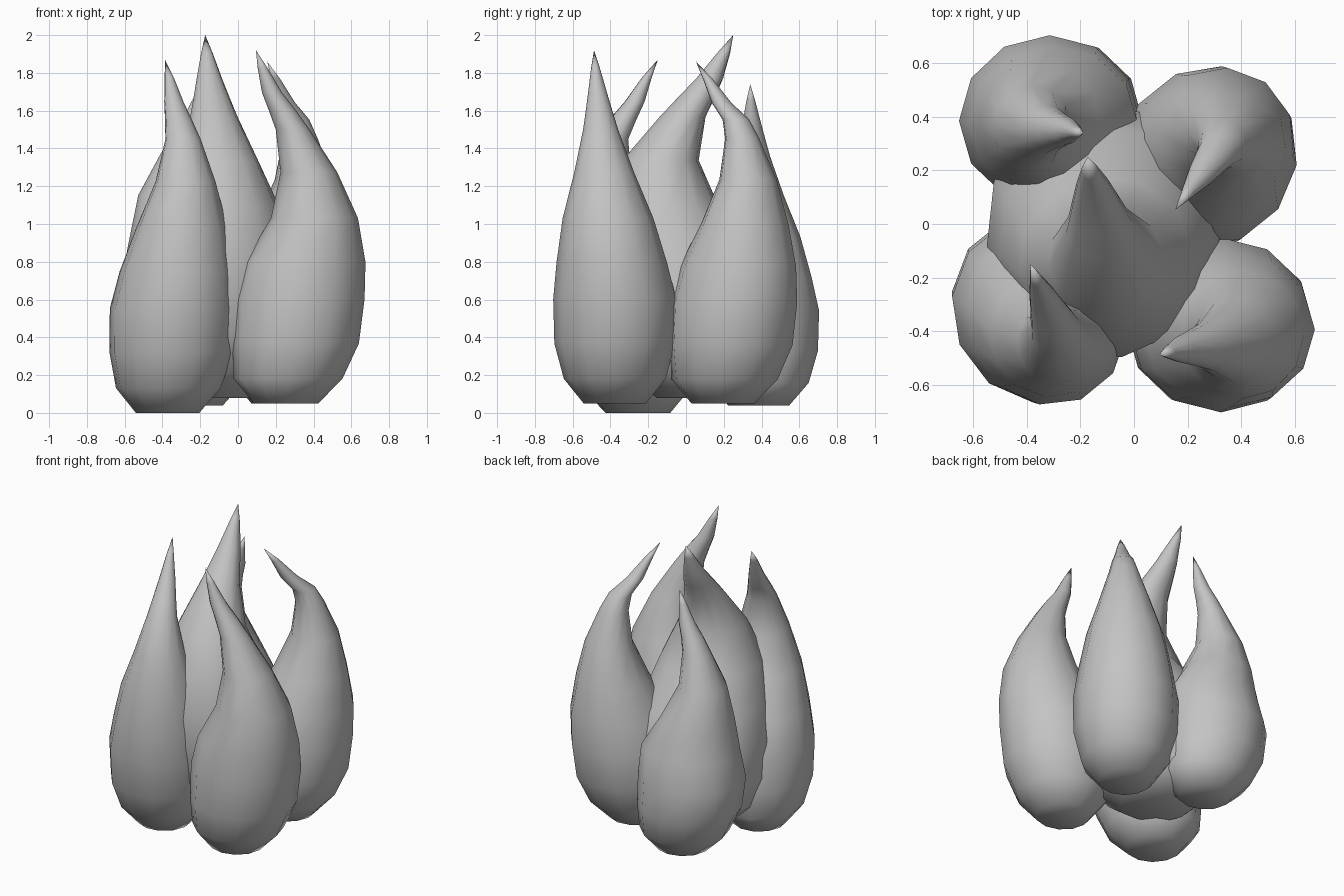
import bpy, bmesh
from math import cos, sin, radians, tau

if "Cube" in bpy.data.objects:
    bpy.data.objects.remove(bpy.data.objects["Cube"], do_unlink=True)

grey = bpy.data.materials.new("plain grey")
grey.use_nodes = True
colour = (0.55, 0.55, 0.55, 1)
grey.diffuse_color = colour
grey.node_tree.nodes["Principled BSDF"].inputs["Base Color"].default_value = colour

SIDES = 12
# Flame rings: height fraction, radius along the hook, radius across it
RINGS = [
    (0, .17, .165), (.07, .288, .27), (.17, .335, .32), (.295, .345, .326),
    (.4, .32, .292), (.525, .23, .24), (.655, .15, .158),
    (.775, .09, .093), (.83, .072, .07), (.88, .053, .05), (.95, .026, .023),
]
BELLY = .295
# Spine offsets towards the hook: lower part, then the shapes of the upper part
LOWER = (.07, .06, .02, 0)
SOFT = (-.03, -.08, -.05, .035, .09, .145, .195, .23)
SHARP = (-.03, -.08, -.105, -.07, -.03, .065, .155, .23)
LEANING = (-.03, -.08, -.105, -.05, .02, .09, .165, .23)
UPRIGHT = (.03, 0, -.015, .055, .1, .15, .195, .23)
BROAD = (-.03, -.075, -.07, .022, .08, .132, .19, .23)


def flame(name, centre, base, top, heading, size, lean, upper):
    """A teardrop of stacked rings whose tip hooks towards the heading."""
    dx, dy = cos(radians(heading)), sin(radians(heading))
    offsets = LOWER + upper

    def spine(f, offset):
        k = max(0, (f - BELLY) / (1 - BELLY))
        return (centre[0] + dx * offset * size + lean[0] * k,
                centre[1] + dy * offset * size + lean[1] * k,
                base + (top - base) * f)

    bm = bmesh.new()
    rings = []
    for (f, along, across), offset in zip(RINGS, offsets):
        x, y, z = spine(f, offset)
        ring = []
        for i in range(SIDES):
            a = size * along * cos(tau * i / SIDES)
            b = size * across * sin(tau * i / SIDES)
            ring.append(bm.verts.new((x + dx * a - dy * b, y + dy * a + dx * b, z)))
        rings.append(ring)
    tip = bm.verts.new(spine(1, offsets[-1]))
    bm.faces.new(rings[0][::-1])
    for i in range(SIDES):
        j = (i + 1) % SIDES
        for low, high in zip(rings, rings[1:]):
            bm.faces.new((low[i], low[j], high[j], high[i]))
        bm.faces.new((rings[-1][i], rings[-1][j], tip))

    mesh = bpy.data.meshes.new(name)
    bm.to_mesh(mesh)
    bm.free()
    mesh.materials.append(grey)
    obj = bpy.data.objects.new(name, mesh)
    bpy.context.collection.objects.link(obj)
    bpy.ops.object.select_all(action="DESELECT")
    obj.select_set(True)
    bpy.context.view_layer.objects.active = obj
    bpy.ops.object.shade_smooth_by_angle(angle=radians(75))


# Four outer flames around a larger central one
flame("front_left_flame", (.325, -.377), .05, 1.92, 180, 1, (0, -.11), SOFT)
flame("back_left_flame", (.278, .252), .05, 1.86, 233, 1, (.015, -.015), SHARP)
flame("back_right_flame", (-.315, .385), .04, 1.74, 0, .98, (-.1, -.045), UPRIGHT)
flame("front_right_flame", (-.345, -.32), 0, 1.87, 113, 1.02, (.05, -.045), LEANING)
flame("central_flame", (-.11, -.02), .08, 2, 98, 1.36, (-.02, -.04), BROAD)
